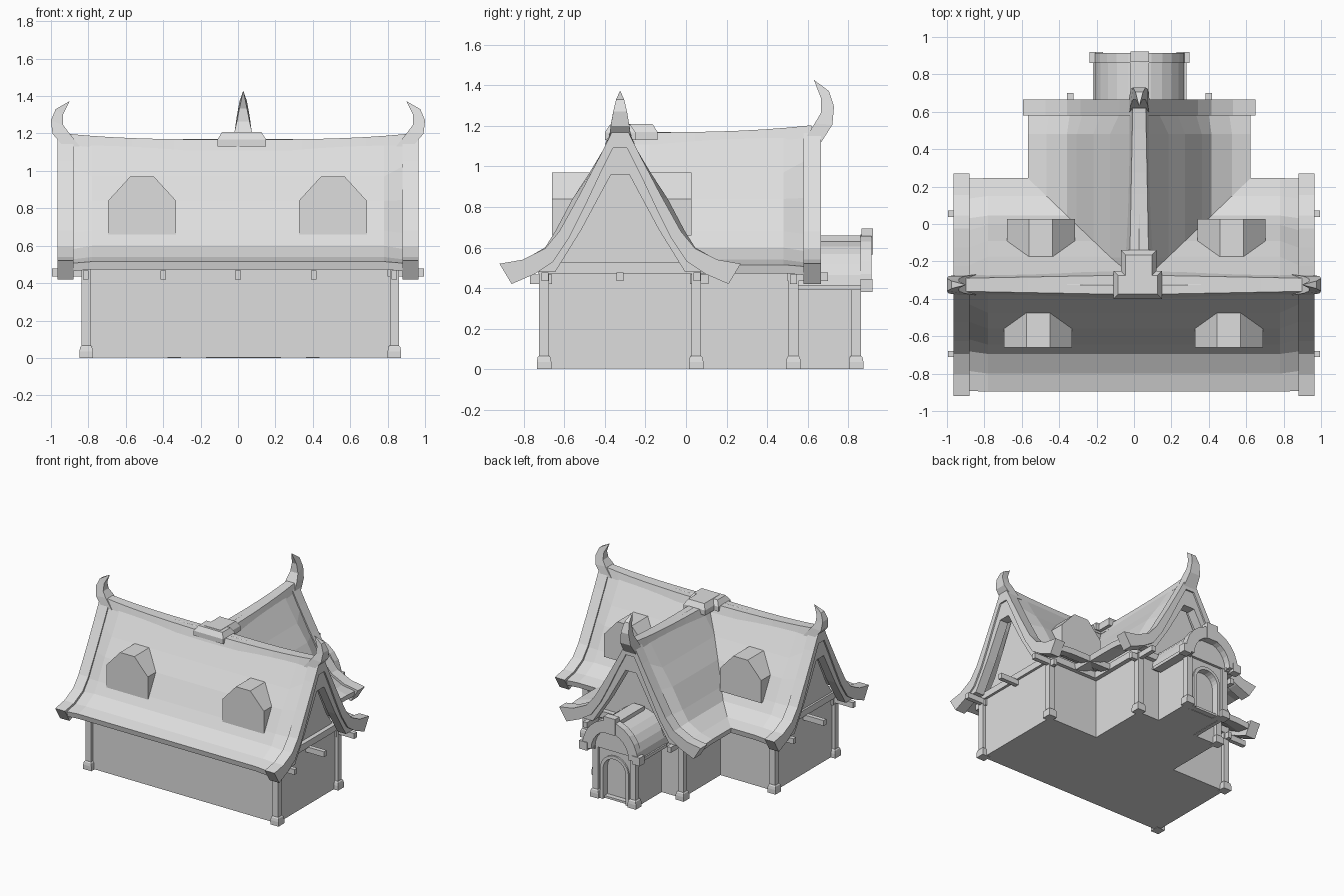
import bpy, bmesh, math

cube = bpy.data.objects.get("Cube")
if cube:
    bpy.data.objects.remove(cube, do_unlink=True)

grey = bpy.data.materials.new("plain_grey")
grey.use_nodes = True
grey.diffuse_color = (0.73, 0.73, 0.73, 1)
for node in grey.node_tree.nodes:
    if node.type == 'BSDF_PRINCIPLED':
        node.inputs["Base Color"].default_value = (0.73, 0.73, 0.73, 1)


def loft(name, sections):
    """Skin matching rings of points and cap both ends."""
    bm = bmesh.new()
    rings = [[bm.verts.new(p) for p in s] for s in sections]
    n = len(rings[0])
    for a, b in zip(rings, rings[1:]):
        for i in range(n):
            j = (i + 1) % n
            bm.faces.new((a[i], a[j], b[j], b[i]))
    bm.faces.new(rings[0])
    bm.faces.new(rings[-1])
    bmesh.ops.remove_doubles(bm, verts=bm.verts, dist=0.0005)
    bmesh.ops.recalc_face_normals(bm, faces=bm.faces)
    mesh = bpy.data.meshes.new(name)
    bm.to_mesh(mesh)
    bm.free()
    mesh.materials.append(grey)
    ob = bpy.data.objects.new(name, mesh)
    bpy.context.scene.collection.objects.link(ob)
    return ob


def along_x(cy):
    return lambda a, c, z: (a, cy + c, z)


def along_y(cx):
    return lambda a, c, z: (cx + c, a, z)


def prism(name, frame, pts, a0, a1):
    """Extrude a cross-section (across, height) along a frame."""
    return loft(name, [[frame(a, c, z) for c, z in pts] for a in (a0, a1)])


def box(name, x0, x1, y0, y1, z0, z1):
    return loft(name, [[(x0, y0, z), (x1, y0, z), (x1, y1, z), (x0, y1, z)] for z in (z0, z1)])


def mirrored(half, scale=1.0, dz=0.0):
    """Half profile from ridge to eave -> full profile from eave to eave."""
    half = [(d * scale, z + dz) for d, z in half]
    return [(-d, z) for d, z in reversed(half)] + [p for p in half if p[0] > 0]


def arch(w, base, h, n=12):
    return [(-w * math.cos(math.pi * i / n), base + h * math.sin(math.pi * i / n)) for i in range(n + 1)]


MAIN, WING = along_x(-0.325), along_y(0.028)
# Verge outline, the fuller roof outline between the verges, and the board's inner lines
CURVE = [(0, 1.185), (0.04, 1.17), (0.10, 1.05), (0.20, 0.86), (0.30, 0.68),
         (0.37, 0.595), (0.48, 0.54), (0.595, 0.52)]
FULL = [(0, 1.17), (0.04, 1.155), (0.15, 0.97), (0.235, 0.84), (0.32, 0.68),
        (0.37, 0.60), (0.475, 0.54), (0.57, 0.515)]
VERGE_IN = [(0, 1.09), (0.035, 1.09), (0.10, 0.96), (0.18, 0.79), (0.25, 0.65),
            (0.33, 0.53), (0.42, 0.47), (0.535, 0.42)]
OPENING = [(0, 0.96), (0.045, 0.96), (0.19, 0.69), (0.32, 0.48)]


def gable_end(prefix, frame, end, sign, width, lean, tall):
    """Verge board, wide gable board with an opening, and ridge horn at one roof end."""
    s = sign
    prism(prefix + "_verge_board", frame,
          mirrored(CURVE, width) + mirrored(VERGE_IN, width)[::-1], s * (end - 0.085), s * end)
    edge = [p for p in CURVE if p[1] > 0.58] + [(0.40, 0.53)]
    prism(prefix + "_gable_board", frame,
          mirrored(edge, width, -0.05) + mirrored(OPENING, width)[::-1],
          s * (end - 0.085), s * (end - 0.012))
    outer = [(-0.03, 1.13), (0.027, 1.2), (0.035, 1.27), (0.01, 1.33), (-0.063, 1.372)]
    inside = [(-0.12, 1.13), (-0.06, 1.205), (-0.03, 1.245), (-0.028, 1.3), (-0.064, 1.372)]
    rings = []
    for (ao, zo), (ai, zi), w in zip(outer, inside, (0.055, 0.046, 0.034, 0.02, 0.001)):
        zo, zi = 1.18 + (zo - 1.18) * tall, 1.18 + (zi - 1.18) * tall
        ao, ai = s * (end + lean + ao), s * (end + lean + ai)
        rings.append([frame(ao, -w, zo), frame(ao, w, zo), frame(ai, w, zi), frame(ai, -w, zi)])
    loft(prefix + "_ridge_horn", rings)


def roof(prefix, frame, a0, a1, wall0, wall1, width):
    """Curved roof shell, fuller between its ends, with a closed loft space beneath it."""
    def section(a, half, scale, dz):
        ring = mirrored(half, scale, dz) + mirrored(half, scale * 0.985, dz - 0.042)[::-1]
        return [frame(a, c, z) for c, z in ring]

    ends, middle = (CURVE, width * 0.955, -0.015), (FULL, width, 0)
    loft(prefix + "_roof", [section(a0, *ends), section(a0 + 0.12, *middle),
                            section(a1 - 0.12, *middle), section(a1, *ends)])
    fill = [p for p in CURVE if p[1] > 0.55] + [(0.40, 0.54)]
    prism(prefix + "_gable_wall", frame, mirrored(fill, width * 0.9, -0.06), wall0, wall1)


def ridge_cap(name, frame, start, end, rise):
    """Sagging ridge cap, wider at the middle of the building."""
    rings = []
    for i in range(9):
        t = i / 8
        a, z, w = start + (end - start) * t, 1.168 + rise * t ** 3, 0.075 - 0.025 * t
        rings.append([frame(a, -w, z - 0.06), frame(a, -w * 0.7, z), frame(a, w * 0.7, z),
                      frame(a, w, z - 0.06)])
    loft(name, rings)


# Roofs
roof("hall", MAIN, -0.90, 0.90, -0.82, 0.82, 1.0)
roof("wing", WING, -0.30, 0.60, -0.20, 0.52, 1.045)
for s in (-1, 1):
    gable_end("hall", MAIN, 0.965, s, 1.0, 0.0, 1.0)
    ridge_cap("hall_ridge_cap", MAIN, 0, s * 0.91, 0.03)
gable_end("wing", WING, 0.665, 1, 1.045, 0.03, 1.28)
ridge_cap("wing_ridge_cap", WING, -0.30, 0.62, 0.035)


# Stepped cap where the ridges cross
def bevel_block(name, x0, x1, y0, y1, z0, z1, b):
    loft(name, [[(x0 + i, y0 + i, z), (x1 - i, y0 + i, z), (x1 - i, y1 - i, z), (x0 + i, y1 - i, z)]
                for z, i in ((z0, 0), (z0 + (z1 - z0) * 0.5, 0), (z1, b))])


bevel_block("crossing_cap", -0.11, 0.15, -0.40, -0.25, 1.13, 1.207, 0.025)
bevel_block("crossing_cap_arm", -0.07, 0.12, -0.38, -0.14, 1.13, 1.209, 0.025)

# Dormers
DORMER = [(-0.182, 0.66), (-0.182, 0.84), (-0.063, 0.97), (0.063, 0.97), (0.182, 0.84), (0.182, 0.66)]
for x in (-0.513, 0.507):
    prism("front_dormer", along_y(x), DORMER, -0.66, -0.42)
    prism("back_dormer", along_y(x + 0.015), DORMER, 0.027, -0.23)

# T-shaped walls
plan = [(-0.812, -0.70), (0.835, -0.70), (0.835, 0.045), (0.395, 0.045), (0.395, 0.525),
        (-0.335, 0.525), (-0.335, 0.045), (-0.812, 0.045)]
loft("walls", [[(x, y, z) for x, y in plan] for z in (0.003, 0.49)])


# Posts on flared feet
def post(name, x, y, height):
    box(name, x - 0.024, x + 0.024, y - 0.024, y + 0.024, 0.04, height)
    loft(name + "_foot", [[(x - r, y - r, z), (x + r, y - r, z), (x + r, y + r, z), (x - r, y + r, z)]
                          for r, z in ((0.036, 0), (0.036, 0.035), (0.032, 0.058), (0.025, 0.066))])


for x in (-0.812, 0.836):
    for y in (-0.70, 0.05):
        post("hall_post", x, y, 0.48)
for x in (-0.34, 0.40):
    post("wing_post", x, 0.53, 0.48)

# Beam ends projecting under the eaves and gables
for y in (-0.695, -0.325, 0.055):
    for s in (-1, 1):
        box("long_beam_end", s * 0.80, s * 0.995, y - 0.017, y + 0.017, 0.435, 0.478)
for x in (-0.815, -0.4, 0, 0.405, 0.835):
    box("front_beam_end", x - 0.015, x + 0.015, -0.77, -0.66, 0.42, 0.468)
    if abs(x) > 0.5:
        box("back_beam_end", x - 0.015, x + 0.015, 0.02, 0.11, 0.42, 0.468)
for x, s in ((-0.34, -1), (0.40, 1)):
    box("wing_beam_end", x - 0.017, x + 0.017, 0.50, 0.70, 0.435, 0.478)
    box("wing_side_beam_end", x, x + s * 0.08, 0.513, 0.547, 0.42, 0.468)
box("hall_wall_plate", -0.835, 0.855, -0.73, 0.075, 0.473, 0.525)
box("wing_wall_plate", -0.37, 0.43, 0, 0.56, 0.473, 0.525)

# Porch floor, walls, arched doorway and door
PORCH = along_y(0.03)
box("porch_floor", -0.13, 0.19, 0.52, 0.84, 0.003, 0.02)
for s in (-1, 1):
    x = 0.03 + s * 0.165
    box("porch_wall", x - 0.015, x + 0.015, 0.52, 0.84, 0, 0.42)
    post("porch_post", x, 0.839, 0.42)
    x = 0.03 + s * 0.205
    box("porch_eave", x - 0.045, x + 0.045, 0.55, 0.88, 0.39, 0.415)
    x = 0.03 + s * 0.232
    box("porch_arch_foot", x - 0.035, x + 0.035, 0.86, 0.92, 0.38, 0.445)
doorway = [(-0.1, 0)] + arch(0.1, 0.24, 0.1) + [(0.1, 0)]
prism("porch_front", PORCH, [(-0.16, 0), (-0.16, 0.43), (0.16, 0.43), (0.16, 0)] + doorway[::-1], 0.80, 0.845)
prism("doorway_trim", PORCH, [(-0.125, 0)] + arch(0.125, 0.24, 0.125) + [(0.125, 0)] + doorway[::-1],
      0.83, 0.858)
box("door", -0.09, 0.15, 0.785, 0.80, 0, 0.36)

# Porch barrel roof, front arch and ridge strip
prism("porch_roof", PORCH, arch(0.24, 0.405, 0.23), 0.52, 0.865)
prism("porch_arch", PORCH, arch(0.245, 0.40, 0.265) + arch(0.165, 0.40, 0.175)[::-1], 0.86, 0.915)
box("porch_ridge_strip", -0.02, 0.08, 0.55, 0.87, 0.60, 0.66)
box("porch_keystone", -0.02, 0.08, 0.865, 0.922, 0.565, 0.695)
